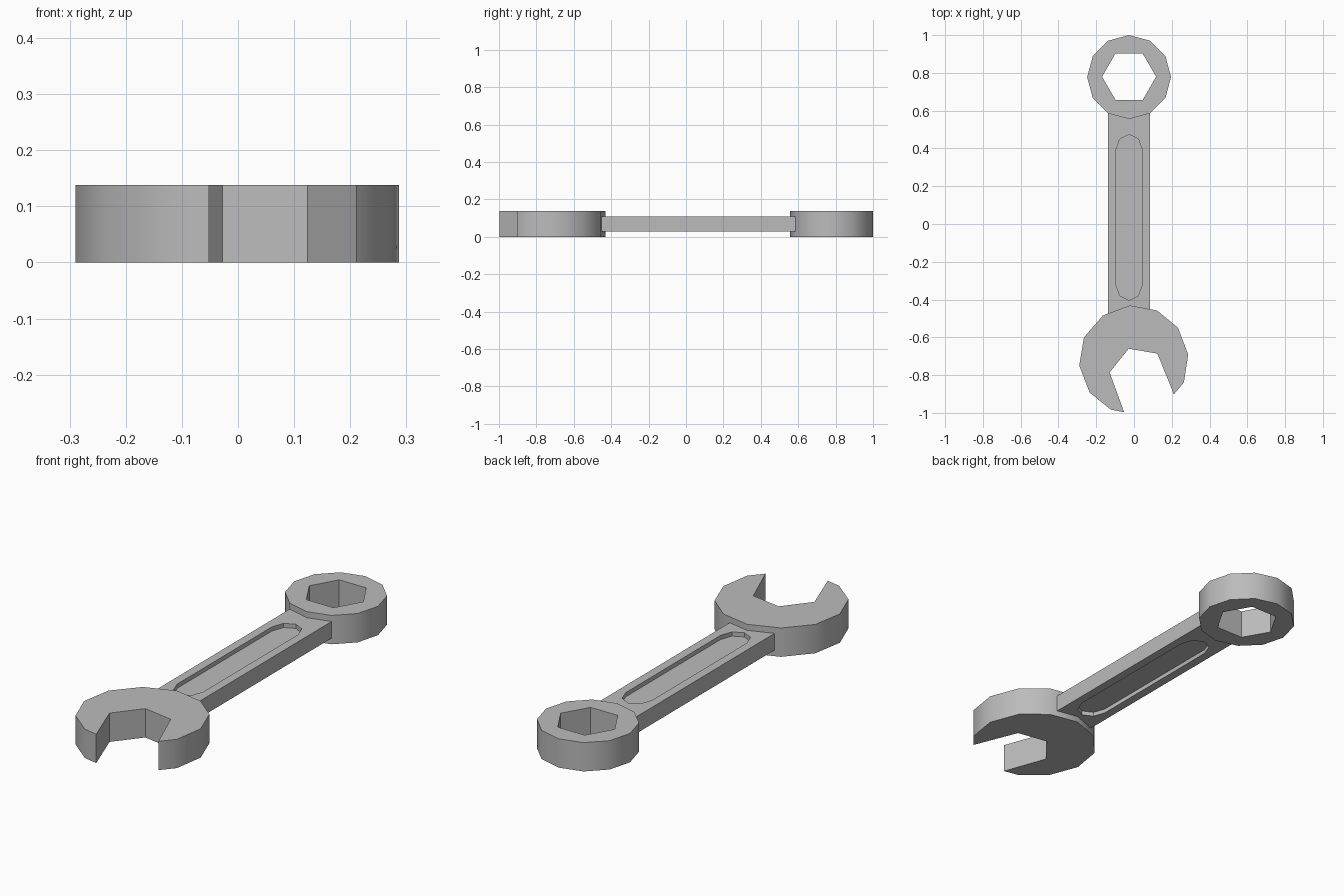
import bpy, bmesh
from math import pi, sin, cos, radians

if "Cube" in bpy.data.objects:
    bpy.data.objects.remove(bpy.data.objects["Cube"])

HEIGHT = 0.138
CX = -0.026          # centre line of the handle

steel = bpy.data.materials.new("grey steel")
steel.use_nodes = True
GREY = (0.5, 0.5, 0.5, 1)
steel.diffuse_color = GREY
steel.node_tree.nodes["Principled BSDF"].inputs["Base Color"].default_value = GREY


def ellipse(cx, cy, rx, ry, sides, start=0.0, sweep=2 * pi, closed=True):
    n = sides if closed else sides + 1
    return [(cx + rx * cos(start + sweep * i / sides),
             cy + ry * sin(start + sweep * i / sides)) for i in range(n)]


def prism(name, outline, z0, z1):
    """Extrude a flat outline from z0 up to z1."""
    bm = bmesh.new()
    base = bm.faces.new([bm.verts.new((x, y, z0)) for x, y in outline])
    top = bmesh.ops.extrude_face_region(bm, geom=[base])["geom"]
    verts = [v for v in top if isinstance(v, bmesh.types.BMVert)]
    bmesh.ops.translate(bm, verts=verts, vec=(0, 0, z1 - z0))
    bmesh.ops.recalc_face_normals(bm, faces=bm.faces)
    mesh = bpy.data.meshes.new(name)
    bm.to_mesh(mesh)
    bm.free()
    mesh.materials.append(steel)
    obj = bpy.data.objects.new(name, mesh)
    bpy.context.collection.objects.link(obj)
    return obj


def cut(target, cutter):
    """Subtract the cutter and apply it, then remove the helper."""
    mod = target.modifiers.new("cut", "BOOLEAN")
    mod.operation, mod.solver, mod.object = "DIFFERENCE", "EXACT", cutter
    bpy.context.view_layer.objects.active = target
    bpy.ops.object.modifier_apply(modifier=mod.name)
    bpy.data.objects.remove(cutter)


# Closed ring head with a hexagonal hole
ring = prism("ring_head", ellipse(CX, 0.778, 0.222, 0.222, 12), 0, HEIGHT)
cut(ring, prism("hex_cutter", ellipse(CX, 0.78, 0.143, 0.143, 6), -0.1, HEIGHT + 0.1))

# Open jaw head: rounded back, tilted mouth
jaw_outline = [
    (-0.022, -0.431), (0.122, -0.458), (0.233, -0.549), (0.287, -0.692),
    (0.264, -0.839), (0.211, -0.902), (0.124, -0.686), (-0.028, -0.66),
    (-0.129, -0.786), (-0.052, -0.997), (-0.122, -0.983), (-0.235, -0.892),
    (-0.29, -0.749), (-0.265, -0.6), (-0.164, -0.484)]
jaw = prism("jaw_head", jaw_outline, 0, HEIGHT)

# Handle bar, thinner than the heads, running into both
Z0, Z1, HALF, DEPTH = 0.029, 0.109, 0.111, 0.02
handle = prism("handle", [(CX - HALF, -0.54), (CX + HALF, -0.54),
                          (CX + HALF, 0.61), (CX - HALF, 0.61)], Z0, Z1)

# Round-ended recess on both broad sides of the handle
slot = (ellipse(CX, 0.393, 0.069, 0.081, 4, 0, pi, False)
        + ellipse(CX, -0.323, 0.069, 0.081, 4, pi, pi, False))
for z0, z1 in ((Z1 - DEPTH, Z1 + 0.1), (Z0 - 0.1, Z0 + DEPTH)):
    cut(handle, prism("slot_cutter", slot, z0, z1))

# Soft shading round the heads, sharp corners elsewhere
for obj in (ring, jaw, handle):
    bpy.ops.object.select_all(action="DESELECT")
    obj.select_set(True)
    bpy.context.view_layer.objects.active = obj
    bpy.ops.object.shade_smooth_by_angle(angle=radians(40))
